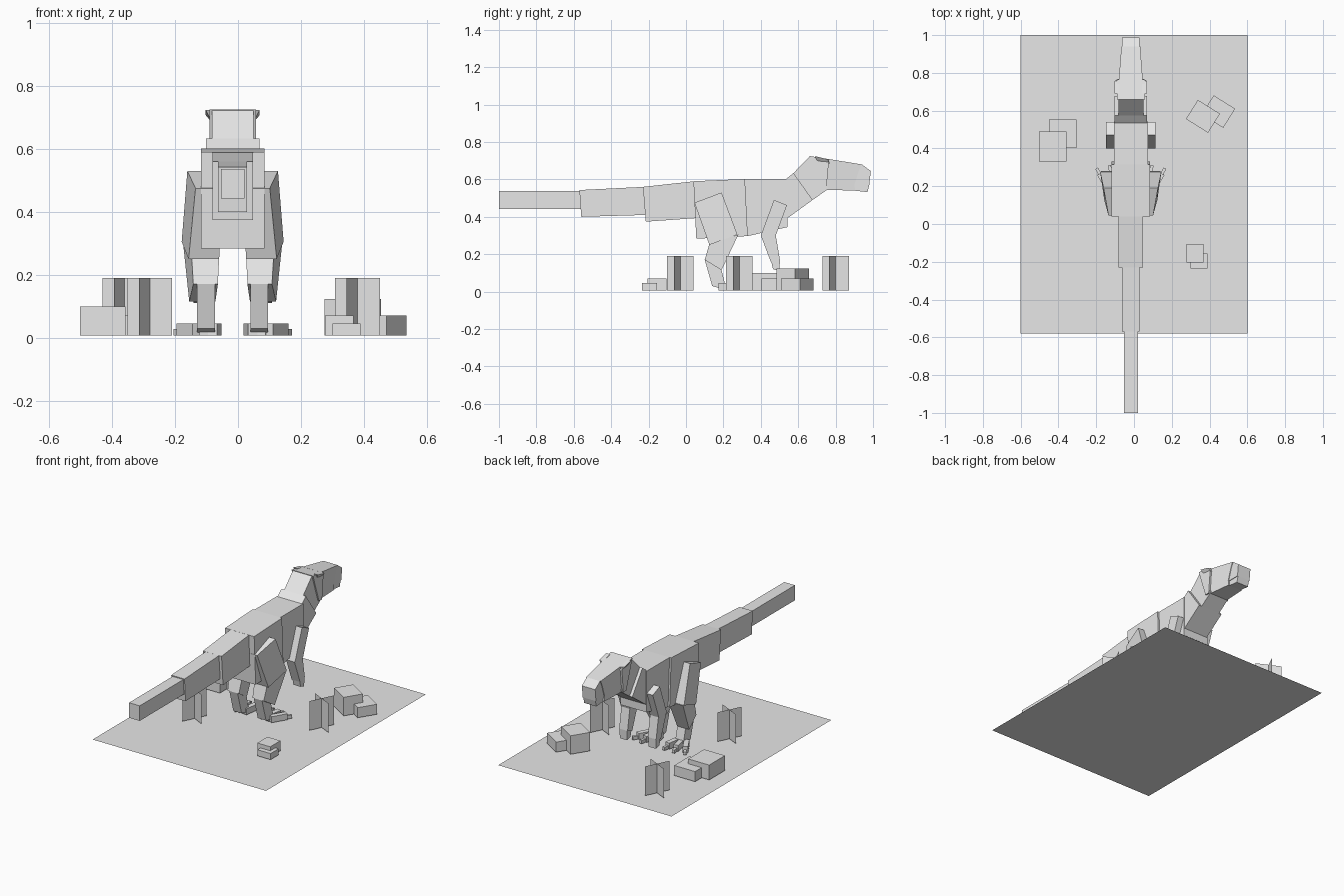
import bpy, bmesh, math
from mathutils import Matrix, Vector

if "Cube" in bpy.data.objects:
    bpy.data.objects.remove(bpy.data.objects["Cube"])

CX = -0.017  # centre line of the animal
grey = bpy.data.materials.new("light_grey")
grey.diffuse_color = (0.8, 0.8, 0.8, 1)
grey.use_nodes = True
grey.node_tree.nodes["Principled BSDF"].inputs["Base Color"].default_value = grey.diffuse_color


def finish(name, bm):
    bmesh.ops.recalc_face_normals(bm, faces=bm.faces[:])
    me = bpy.data.meshes.new(name)
    bm.to_mesh(me)
    bm.free()
    me.materials.append(grey)
    ob = bpy.data.objects.new(name, me)
    bpy.context.collection.objects.link(ob)
    return ob


def slab(name, profile, inner, outer):
    """Side profile of (y, z) points, spanned between two x offsets per point."""
    bm = bmesh.new()
    n = len(profile)
    a = [bm.verts.new((CX + inner[i], *profile[i])) for i in range(n)]
    b = [bm.verts.new((CX + outer[i], *profile[i])) for i in range(n)]
    bm.faces.new(a)
    bm.faces.new(b[::-1])
    for i in range(n):
        j = (i + 1) % n
        bm.faces.new((a[i], b[i], b[j], a[j]))
    return finish(name, bm)


def body(name, profile, w):
    w = w if isinstance(w, (list, tuple)) else [w] * len(profile)
    return slab(name, profile, [-v for v in w], w)


def limb(name, profile, inner, outer):
    for side, s in (("left", -1), ("right", 1)):
        slab(f"{side}_{name}", profile, [s * v for v in inner], [s * v for v in outer])


def box(name, x, y, z0, z1, sx, sy, deg=0):
    bm = bmesh.new()
    m = (Matrix.Translation((x, y, (z0 + z1) / 2)) @ Matrix.Rotation(math.radians(deg), 4, 'Z')
         @ Matrix.Diagonal((sx, sy, z1 - z0, 1)))
    bmesh.ops.create_cube(bm, size=1, matrix=m)
    return finish(name, bm)


# Ground sheet
bm = bmesh.new()
bm.faces.new([bm.verts.new(p) for p in
              ((-0.6, -0.58, 0), (0.6, -0.58, 0), (0.6, 1, 0), (-0.6, 1, 0))])
finish("ground_sheet", bm)

# Tail and trunk
body("tail_tip", [(-1, .537), (-.56, .537), (-.56, .443), (-1, .443)], .037)
body("tail_middle", [(-.57, .543), (-.225, .56), (-.215, .41), (-.56, .40)], .046)
body("tail_base", [(-.23, .56), (.045, .59), (.055, .393), (-.215, .374)], .064)
body("hips", [(.04, .59), (.315, .602), (.33, .297), (.055, .283)], .101)
body("chest", [(.315, .602), (.543, .602), (.543, .345), (.33, .297)], .09)

# Neck and head
body("lower_neck", [(.535, .602), (.575, .634), (.677, .49), (.543, .393)], .085)
body("upper_neck", [(.575, .634), (.66, .722), (.762, .55), (.677, .49)], .066)
body("skull", [(.66, .725), (.765, .708), (.75, .545), (.72, .545)], .074)
body("snout", [(.755, .71), (.94, .68), (.925, .65), (.90, .57), (.905, .54), (.73, .545)],
     [.064, .05, .05, .05, .05, .064])
body("snout_tip", [(.94, .68), (.988, .645), (.98, .57), (.90, .57), (.925, .65)], .046)
body("lower_jaw", [(.90, .57), (.98, .57), (.97, .532), (.90, .54)], .042)
limb("brow", [(.69, .724), (.757, .708), (.768, .686), (.705, .69)],
     [.06] * 4, [.086, .086, .068, .068])

# Hind legs
limb("thigh", [(.045, .475), (.19, .53), (.275, .305), (.125, .25)],
     [.03, .055, .06, .043], [.118, .144, .162, .14])
limb("shin", [(.125, .255), (.28, .305), (.19, .115), (.10, .17)],
     [.043, .055, .055, .047], [.13, .158, .138, .125])
limb("ankle", [(.10, .17), (.19, .115), (.217, .007), (.14, .03)],
     [.056] * 4, [.113] * 4)

# Toes with small claws
for side, s in (("left", -1), ("right", 1)):
    for i, (off, deg) in enumerate(((.064, -8), (.09, 10), (.115, 30))):
        a = math.radians(deg)
        for part, d, w, length, top in (("toe", .05, .03, .10, .045), ("claw", .115, .016, .035, .028)):
            box(f"{side}_{part}_{i + 1}", CX + s * (off + d * math.sin(a)),
                .18 + d * math.cos(a), .007, top, w, length, -s * deg)

# Fore legs
limb("upper_arm", [(.47, .49), (.54, .462), (.48, .30), (.40, .30)], [.07] * 4, [.131] * 4)
limb("forearm", [(.40, .30), (.48, .30), (.502, .17), (.455, .155)], [.07] * 4, [.128] * 4)
limb("hand", [(.455, .165), (.502, .17), (.50, .11), (.465, .12)], [.075] * 4, [.125] * 4)

# Rocks: x, y, height, width, depth, turn
for i, (x, y, h, w, d, deg) in enumerate((
        (-.43, .41, .10, .145, .157, 0), (-.378, .478, .07, .145, .15, 0),
        (.365, .57, .123, .138, .119, -32), (.447, .595, .07, .134, .119, -32),
        (.322, -.155, .07, .09, .10, 0), (.345, -.195, .045, .09, .08, 0))):
    box(f"rock_{i + 1}", x, y, .007, h, w, d, deg)

# Plants made of two crossed upright sheets
for i, (x, y) in enumerate(((-.28, -.03), (.38, .285), (-.36, .80))):
    bm = bmesh.new()
    for deg in (-26, 64):
        d = Vector((math.cos(math.radians(deg)), math.sin(math.radians(deg)), 0)) * .079
        c = Vector((x, y, .007))
        up = Vector((0, 0, .183))
        bm.faces.new([bm.verts.new(p) for p in (c - d, c + d, c + d + up, c - d + up)])
    finish(f"plant_{i + 1}", bm)
